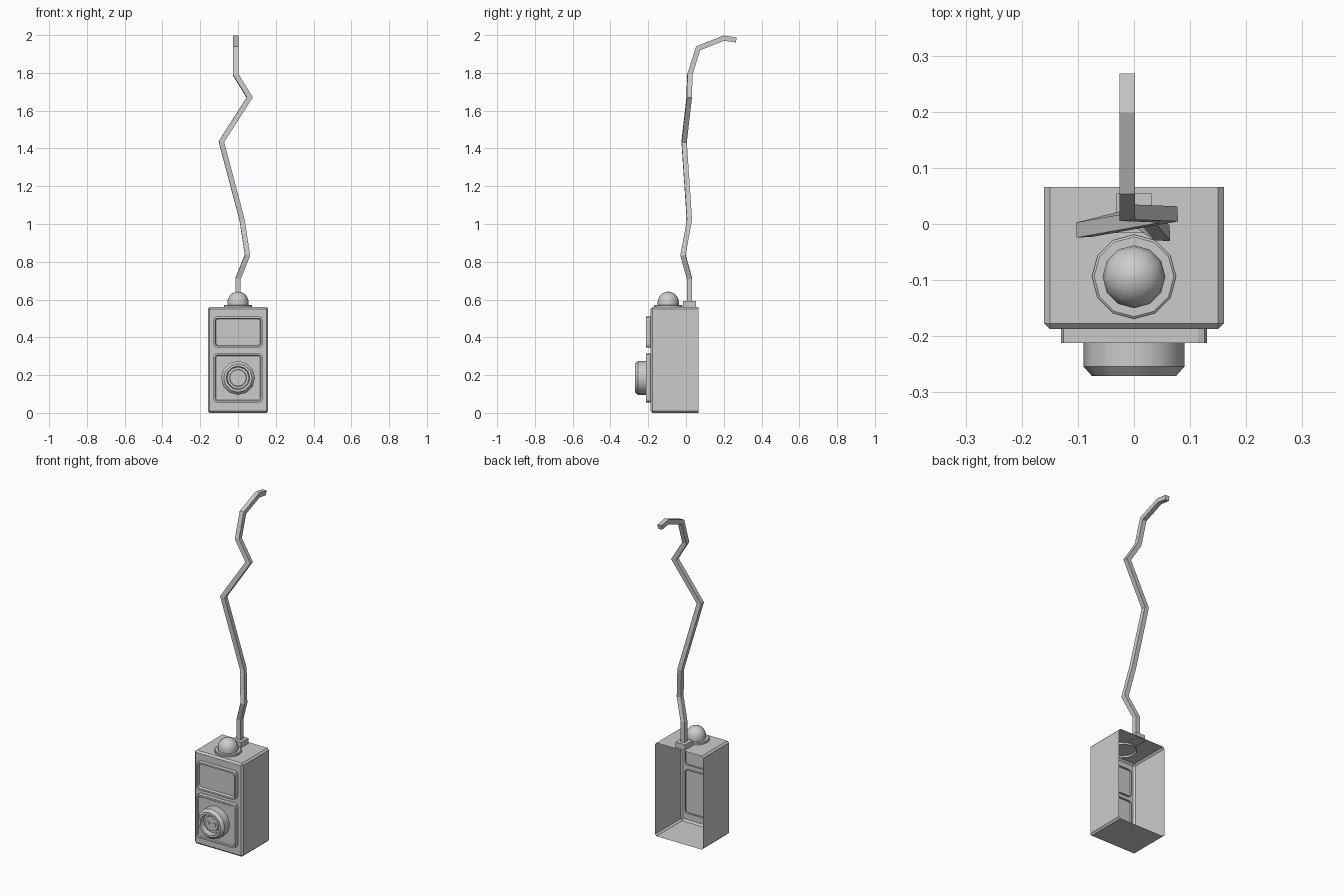
import bpy, bmesh, math
from mathutils import Vector, Matrix
from mathutils.geometry import intersect_line_plane

if "Cube" in bpy.data.objects:
    bpy.data.objects.remove(bpy.data.objects["Cube"])


def finish(bm, name, smooth=False):
    bmesh.ops.remove_doubles(bm, verts=bm.verts, dist=1e-5)
    bmesh.ops.recalc_face_normals(bm, faces=bm.faces)
    me = bpy.data.meshes.new(name)
    bm.to_mesh(me)
    bm.free()
    ob = bpy.data.objects.new(name, me)
    bpy.context.collection.objects.link(ob)
    if smooth:
        bpy.ops.object.select_all(action='DESELECT')
        ob.select_set(True)
        bpy.context.view_layer.objects.active = ob
        bpy.ops.object.shade_smooth_by_angle(angle=math.radians(35))
    return ob


def skin(bm, rings, cap_start=False, cap_end=False):
    """Bridge successive closed rings of points with quads."""
    vs = [[bm.verts.new(p) for p in r] for r in rings]
    n = len(vs[0])
    for a, b in zip(vs, vs[1:]):
        for i in range(n):
            j = (i + 1) % n
            bm.faces.new((a[i], a[j], b[j], b[i]))
    if cap_start:
        bm.faces.new(vs[0][::-1])
    if cap_end:
        bm.faces.new(vs[-1])


def lathe(name, profile, origin, sides=12, forward=False):
    """Revolve (radius, height) points about z, or about -y when forward."""
    m = Matrix.Translation(origin)
    if forward:
        m = m @ Matrix.Rotation(math.pi / 2, 4, 'X')
    rings = [[m @ Vector((r * math.cos(2 * math.pi * i / sides),
                          r * math.sin(2 * math.pi * i / sides), h))
              for i in range(sides)] for r, h in profile]
    bm = bmesh.new()
    skin(bm, rings, cap_end=True)
    return finish(bm, name, True)


def box(name, lo, hi, open_back=False, bevel=0):
    bm = bmesh.new()
    lo, hi = Vector(lo), Vector(hi)
    bmesh.ops.create_cube(bm, size=1, matrix=Matrix.Translation((lo + hi) / 2)
                          @ Matrix.Diagonal((*(hi - lo), 1)))
    if open_back:
        back = max(bm.faces, key=lambda f: f.calc_center_median().y)
        bmesh.ops.delete(bm, geom=[back], context='FACES_ONLY')
    if bevel:
        edges = [e for e in bm.edges if not e.is_boundary]
        bmesh.ops.bevel(bm, geom=edges, offset=bevel, segments=1,
                        profile=0.5, affect='EDGES')
    return finish(bm, name)


def rounded_rect(hw, hh, r, y, zc):
    pts = []
    for k, (sx, sz) in enumerate(((1, 1), (-1, 1), (-1, -1), (1, -1))):
        for s in range(3):
            a = math.pi / 2 * (k + s / 2)
            pts.append(Vector((sx * (hw - r) + r * math.cos(a), y,
                               zc + sz * (hh - r) + r * math.sin(a))))
    return pts


def panel(name, z0, z1, rim, recess):
    zc, hh, hw = (z0 + z1) / 2, (z1 - z0) / 2, 0.13
    steps = ((0, -0.175), (0, -0.212), (rim, -0.212),
             (rim + 0.004, -0.212 + recess))
    bm = bmesh.new()
    skin(bm, [rounded_rect(hw - i, hh - i, 0.016 - i * 0.4, y, zc)
              for i, y in steps], cap_end=True)
    return finish(bm, name)


# Open-backed housing
box("housing", (-0.16, -0.187, 0), (0.16, 0.066, 0.56), True, 0.01)

# Front panels
panel("screen_panel", 0.345, 0.51, 0.009, 0.016)
panel("socket_panel", 0.055, 0.315, 0.009, 0.005)

# Round socket with two pins
lathe("socket", [(0.09, -0.005), (0.09, 0.047), (0.075, 0.064), (0.062, 0.064),
                 (0.058, 0.035), (0.046, 0.035), (0.044, 0.045)],
      (0, -0.207, 0.185), forward=True)
for side, x in (("left", -0.021), ("right", 0.021)):
    lathe("pin_" + side, [(0.011, 0), (0.011, 0.012)],
          (x, -0.245, 0.185), 8, True)

# Lamp dome and its collar
lamp = (0, -0.094, 0.56)
lathe("lamp_collar", [(0.075, -0.012), (0.075, 0.009), (0.071, 0.012),
                      (0.054, 0.012)], lamp)
dome = [(0.056, 0.005)] + [(0.056 * math.cos(a), 0.026 + 0.056 * math.sin(a))
                           for a in (math.radians(d) for d in (0, 18, 36, 54, 72, 88))]
lathe("lamp_dome", dome, lamp)

# Cable plug
box("cable_plug", (-0.032, -0.016, 0.555), (0.032, 0.054, 0.592))

# Square cable: slide the section along each leg to its mitre plane
path = [Vector(p) for p in (
    (0, 0.019, 0.58), (0, 0.019, 0.71), (0.05, -0.016, 0.835),
    (0.022, 0.018, 1.02), (-0.088, -0.010, 1.435), (0.062, 0.017, 1.67),
    (-0.012, 0.020, 1.79), (-0.012, 0.064, 1.93), (-0.012, 0.20, 1.984),
    (-0.012, 0.266, 1.974))]
w = 0.0135
ring = [path[0] + Vector((x * w, y * w, 0))
        for x, y in ((1, 1), (-1, 1), (-1, -1), (1, -1))]
rings = [ring]
for i in range(1, len(path)):
    d = (path[i] - path[i - 1]).normalized()
    nxt = (path[i + 1] - path[i]).normalized() if i + 1 < len(path) else d
    ring = [intersect_line_plane(p, p + d, path[i], d + nxt) for p in ring]
    rings.append(ring)
bm = bmesh.new()
skin(bm, rings, True, True)
finish(bm, "cable")
